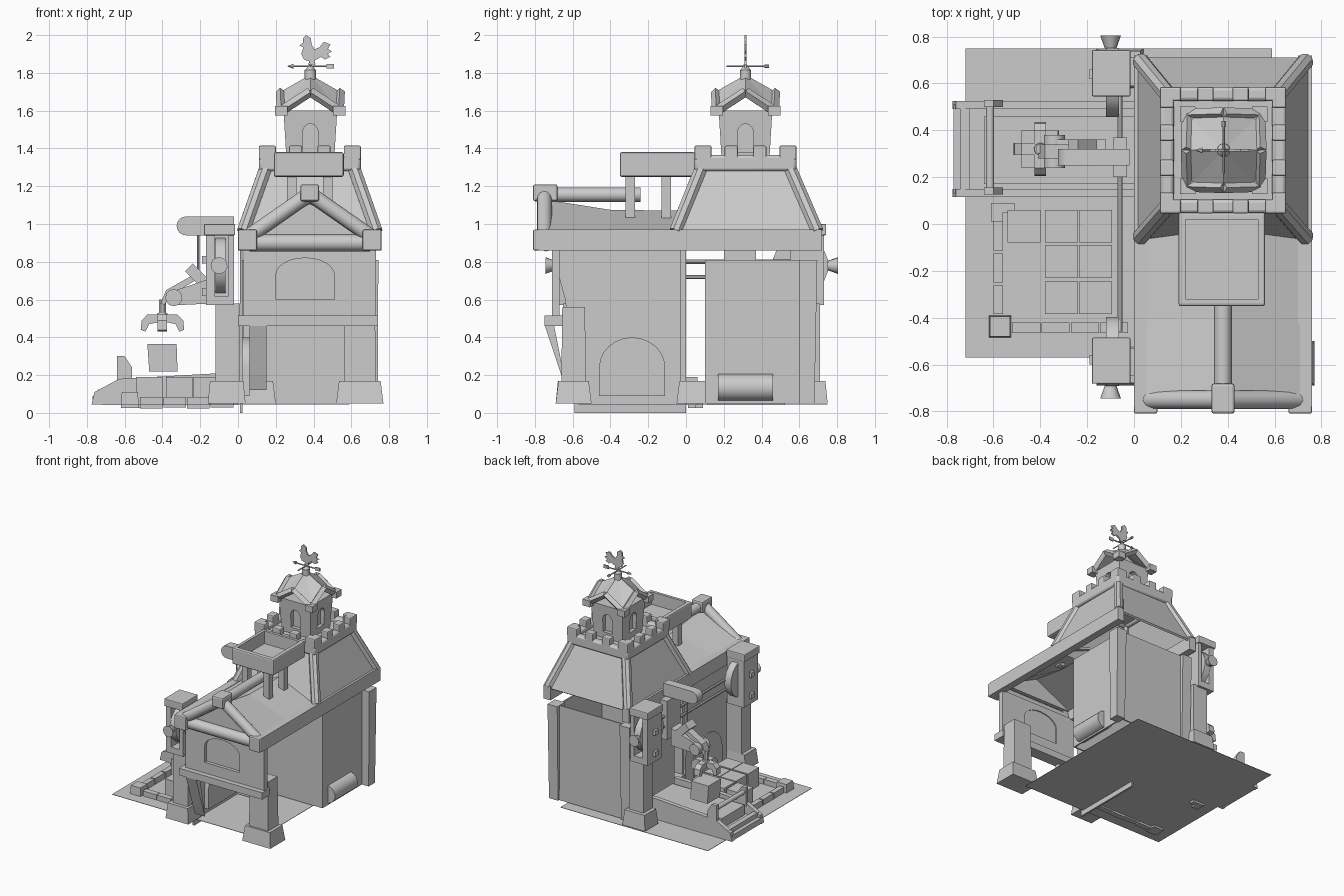
import bpy, bmesh, math
from mathutils import Vector

if "Cube" in bpy.data.objects:
    bpy.data.objects.remove(bpy.data.objects["Cube"])

stone = bpy.data.materials.new("plain_grey")
stone.diffuse_color = (0.6, 0.6, 0.6, 1)
stone.use_nodes = True
stone.node_tree.nodes["Principled BSDF"].inputs["Base Color"].default_value = stone.diffuse_color


def finish(name, bm, bevel=0, smooth=False, shell=0):
    bmesh.ops.recalc_face_normals(bm, faces=bm.faces[:])
    me = bpy.data.meshes.new(name)
    bm.to_mesh(me)
    bm.free()
    me.materials.append(stone)
    ob = bpy.data.objects.new(name, me)
    bpy.context.collection.objects.link(ob)
    if shell:
        ob.modifiers.new("thickness", 'SOLIDIFY').thickness = shell
    if bevel:
        m = ob.modifiers.new("bevel", 'BEVEL')
        m.width, m.segments = bevel, 2
    if smooth:
        bpy.ops.object.select_all(action='DESELECT')
        ob.select_set(True)
        bpy.context.view_layer.objects.active = ob
        bpy.ops.object.shade_smooth_by_angle(angle=math.radians(40))
    return ob


def hull(name, rings, **kw):
    """Skin equally long point rings; closed solid, or an open shell if shell is set."""
    bm = bmesh.new()
    vs = [[bm.verts.new(p) for p in r] for r in rings]
    n = len(vs[0])
    for a, b in zip(vs, vs[1:]):
        for i in range(n):
            bm.faces.new((a[i], a[(i + 1) % n], b[(i + 1) % n], b[i]))
    if not kw.get("shell"):
        bm.faces.new(vs[0][::-1])
        bm.faces.new(vs[-1])
    return finish(name, bm, **kw)


def rect(x0, x1, y0, y1, z):
    return [(x0, y0, z), (x1, y0, z), (x1, y1, z), (x0, y1, z)]


def box(name, x0, x1, y0, y1, z0, z1, taper=0, **kw):
    t = taper
    return hull(name, [rect(x0, x1, y0, y1, z0),
                       rect(x0 + t, x1 - t, y0 + t, y1 - t, z1)], **kw)


def prism(name, pts, axis, a, b, **kw):
    """Extrude a side profile along x or y."""
    put = (lambda u, v, d: (d, u, v)) if axis == 'x' else (lambda u, v, d: (u, d, v))
    return hull(name, [[put(u, v, d) for u, v in pts] for d in (a, b)], **kw)


def rod(name, p, q, r, n=12, r2=None):
    p, q = Vector(p), Vector(q)
    d = (q - p).normalized()
    s = d.orthogonal().normalized()
    t = d.cross(s)
    ring = lambda c, k: [c + k * (s * math.cos(math.tau * (i + .5) / n) +
                                  t * math.sin(math.tau * (i + .5) / n)) for i in range(n)]
    return hull(name, [ring(p, r), ring(q, r2 or r)], smooth=n > 6)


def arch(u0, u1, z0, z1, rise):
    c, w = (u0 + u1) / 2, (u1 - u0) / 2
    top = [(c + w * math.cos(math.pi * i / 12), z1 - rise + rise * math.sin(math.pi * i / 12))
           for i in range(13)]
    return [(u0, z0), (u1, z0)] + top


def cut(ob, cutter):
    cutter.hide_render = True
    cutter.hide_set(True)
    m = ob.modifiers.new("opening", 'BOOLEAN')
    m.operation, m.object, m.solver = 'DIFFERENCE', cutter, 'EXACT'


# Ground sheet
box("ground", -.72, .59, -.57, .75, .041, .044)

# Rear room as open walls, proud corner posts and side log
box("rear_room", .03, .68, .1, .665, .05, .81, shell=.015)
for x in (.02, .66):
    hull("rear_corner_post", [rect(x, x + .08, .6, .68, .05), rect(x - .003, x + .083, .6, .695, .81)])
box("wall_post", .03, .12, -.03, .0, .17, .86)
box("wall_post_base", 0, .2, -.05, .12, .05, .17, .015)
rod("side_log", (.67, .17, .135), (.67, .46, .135), .072, 16)

# Inner side wall of the porch and its arched doorway
prism("inner_wall", [(-.59, 0), (0, 0), (-.03, .86), (-.71, .86), (-.64, .6), (-.6, .3)], 'x', .01, .025)
prism("arched_doorway", arch(-.46, -.11, .09, .4, .16), 'x', 0, .06, smooth=True)

# Front legs, beam, panel with recessed window
box("front_leg_base", .52, .77, -.69, -.5, .05, .17, .015)
box("front_leg", .56, .73, -.66, -.53, .17, .56, .005)
box("front_beam", 0, .74, -.75, -.65, .46, .515)
panel = box("front_panel", .03, .73, -.71, -.67, .51, .87)
cut(panel, prism("window_cutter", arch(.2, .51, .6, .82, .09), 'y', -.8, -.6))
prism("window_pane", arch(.19, .52, .59, .83, .09), 'y', -.684, -.678)
prism("brace", [(-.75, .47), (-.70, .47), (-.63, .12), (-.66, .2)], 'x', .06, .15)

# Eaves
for x in (0, .7):
    box("side_eave", x, x + .06, -.78, .72, .86, .97)
    cx = x if x == 0 else .66
    box("eave_corner_block", cx, cx + .1, -.81, -.7, .86, .97, bevel=.008)
rod("front_eave_log", (.06, -.74, .9), (.7, -.74, .9), .045)

# Gabled front roof
for s in (-1, 1):
    X = lambda d: .38 + s * d
    hull("gable_roof_side", [[(X(0), y, z), (X(.37), y, .95), (X(.37), y, .93), (X(0), y, z - .02)]
                             for y, z in ((-.75, 1.13), (-.4, 1.075), (.0, 1.07))])
    rod("gable_verge", (X(.33), -.75, .93), (X(0), -.75, 1.16), .04)
prism("gable_wall", [(.06, .94), (.7, .94), (.38, 1.13)], 'y', -.73, -.69)
rod("ridge_log", (.38, -.75, 1.155), (.38, -.24, 1.155), .038)
box("ridge_block", .33, .43, -.81, -.68, 1.12, 1.21, bevel=.012)

# Raised open tray on posts
tray = box("tray", .19, .56, -.35, .05, 1.25, 1.38, bevel=.01)
cut(tray, box("tray_cutter", .22, .53, -.32, .02, 1.28, 1.5))
for x in (.26, .45):
    for y in (-.32, -.13):
        box("tray_post", x, x + .05, y, y + .05, 1.0, 1.26)

# Hollow sloped tower roof with corner ribs
hull("tower_roof", [rect(.01, .75, -.07, .71, .95), rect(.14, .62, .08, .56, 1.31)], shell=.02)
for sx in (-1, 1):
    for sy in (-1, 1):
        rod("corner_rib", (.38 + sx * .352, .32 + sy * .375, .96),
            (.38 + sx * .225, .315 + sy * .225, 1.32), .036, 8, .036)

# Battlement ring: rounded wall and merlons
for s in (-1, 1):
    cx, cy = .38 + s * .24, .315 + s * .24
    box("parapet_side", cx - .03, cx + .03, .045, .585, 1.28, 1.365, bevel=.015, smooth=True)
    box("parapet_end", .11, .65, cy - .03, cy + .03, 1.28, 1.365, bevel=.015, smooth=True)
    for k in (-.075, .075):
        box("merlon", cx - .03, cx + .03, .315 + k - .035, .315 + k + .035, 1.34, 1.415, bevel=.008)
        box("merlon", .38 + k - .035, .38 + k + .035, cy - .03, cy + .03, 1.34, 1.415, bevel=.008)
    for t in (-1, 1):
        u, v = .38 + t * .225, .315 + t * .225
        box("corner_merlon_end", u - .045, u + .045, cy - .03, cy + .03, 1.34, 1.415, bevel=.008)
        box("corner_merlon_side", cx - .03, cx + .03, v - .045, v + .045, 1.34, 1.415, bevel=.008)
box("tower_deck", .15, .61, .08, .55, 1.3, 1.33)

# Belfry with four arched openings
bx, by = .383, .315
bell = hull("belfry", [rect(bx - h, bx + h, by - h, by + h, z) for h, z in ((.125, 1.32), (.142, 1.6))])
for s in (-1, 1):
    for axis, c in (('x', by), ('y', bx)):
        o = bx if axis == 'x' else by
        a, b = sorted((o + s * .1, o + s * .2))
        cut(bell, prism("belfry_cutter", arch(c - .042, c + .042, 1.38, 1.53, .05), axis, a, b))

# Cross-gabled belfry roof: square in plan, four valleys to the corners
bm = bmesh.new()
apex = bm.verts.new((bx, by, 1.79))
ring = []
for i in range(8):
    a = math.tau * i / 8
    r, z = (.158, 1.7) if i % 2 == 0 else (.153 * math.sqrt(2), 1.6)
    ring.append(bm.verts.new((bx + r * math.cos(a), by + r * math.sin(a), z)))
for i in range(8):
    bm.faces.new((apex, ring[i], ring[(i + 1) % 8]))
pts = [v.co.copy() for v in ring]
finish("belfry_roof", bm, shell=.015)
for i in range(8):
    p, q = pts[i], pts[(i + 1) % 8]
    rod("belfry_verge", p, q, .025, 4)
    if i % 2:
        box("belfry_corner", p.x - .033, p.x + .033, p.y - .033, p.y + .033, 1.575, 1.625)

# Weather vane
rod("finial", (bx, by, 1.75), (bx, by, 1.815), .03)
rod("finial_cap", (bx, by, 1.815), (bx, by, 1.835), .028, 12, .012)
rod("vane_pole", (bx, by, 1.8), (bx, by, 1.9), .006, 6)
rod("vane_arm_x", (bx - .11, by, 1.835), (bx + .11, by, 1.835), .005, 6)
rod("vane_arm_y", (bx, by - .1, 1.835), (bx, by + .11, 1.835), .005, 6)
rod("vane_tip", (bx - .12, by, 1.835), (bx - .09, by, 1.835), .002, 6, .013)
box("vane_tail", bx + .085, bx + .125, by - .004, by + .004, 1.822, 1.848)
rod("vane_knob", (bx, by + .1, 1.835), (bx, by + .125, 1.835), .01, 8)
prism("rooster", [(.37, 1.845), (.41, 1.845), (.405, 1.865), (.44, 1.885), (.46, 1.87), (.49, 1.885),
                  (.475, 1.9), (.498, 1.915), (.475, 1.925), (.49, 1.95), (.455, 1.965), (.43, 1.935),
                  (.405, 1.925), (.39, 1.95), (.385, 1.985), (.36, 2.0), (.345, 1.985), (.345, 1.96),
                  (.325, 1.945), (.345, 1.935), (.335, 1.9), (.35, 1.87), (.38, 1.86)],
      'y', by - .006, by + .006)

# Gantry towers with slotted heads and wheels, mirrored front and back
for s in (-1, 1):
    Y = lambda *d: sorted(.03 + s * v for v in d)
    box("gantry_base", -.16, .04, *Y(.55, .72), .05, .17, .012)
    box("gantry_post", -.12, .01, *Y(.56, .68), .17, .58)
    head = box("gantry_head", -.17, -.02, *Y(.52, .70), .57, .95)
    cut(head, box("gantry_cutter", -.125, -.05, *Y(.61, .76), .62, .94))
    box("gantry_cap", -.18, -.015, *Y(.515, .712), .94, 1.0, bevel=.006)
    rod("wheel", (-.12, .03 + s * .575, .78), (-.065, .03 + s * .575, .78), .15, 16)
    rod("wheel_axle", (-.1, .03 + s * .48, .78), (-.1, .03 + s * .72, .78), .02, 10)
    rod("axle_knob", (-.1, .03 + s * .72, .78), (-.1, .03 + s * .775, .78), .025, 10, .045)
    for z in (.62, .79):
        box("bolt_plate", -.19, -.17, *Y(.59, .63), z, z + .04)

# Rails between the towers
for x, z in ((-.06, .72), (-.06, .8)):
    rod("rail", (x, -.46, z), (x, .55, z), .012, 8)

# Crane carriage, boom, lower arm and claw
box("carriage", -.09, -.03, .2, .37, .62, .93)
boom = [(-.02, .94), (-.02, 1.04)] + [(-.275 - .05 * math.sin(math.pi * i / 8),
                                      .99 + .05 * math.cos(math.pi * i / 8)) for i in range(9)]
prism("boom", boom, 'y', .25, .32, smooth=True)
rod("cable", (-.21, .285, .95), (-.21, .285, .74), .006, 6)
prism("lower_arm", [(-.12, .58), (-.33, .57), (-.33, .65), (-.12, .72)], 'y', .25, .36)
prism("upper_link", [(-.41, .58), (-.38, .65), (-.22, .74), (-.18, .73), (-.36, .62), (-.39, .57)], 'y', .28, .34)
prism("link_block", [(-.28, .75), (-.24, .79), (-.16, .71), (-.2, .67)], 'y', .26, .36)
rod("arm_pivot", (-.34, .24, .61), (-.34, .38, .61), .045, 12)
rod("claw_stem", (-.4, .32, .48), (-.4, .32, .6), .02, 8)
rod("claw_hub", (-.4, .32, .48), (-.4, .32, .53), .035, 10, .025)
for k in range(4):
    a = math.tau * k / 4
    P = lambda r, z, w: (-.4 + r * math.cos(a) - w * math.sin(a), .32 + r * math.sin(a) + w * math.cos(a), z)
    shape = ((.02, .48), (.07, .47), (.09, .43), (.115, .44), (.11, .49), (.08, .52), (.02, .52))
    hull("claw_finger", [[P(r, z, w) for r, z in shape] for w in (-.025, .025)])

# Crates: one under the claw and a grid in the yard
hull("lifted_crate", [rect(-.47, -.32, .24, .4, .22), rect(-.48, -.325, .24, .4, .365)])
for x, y in ((-.54, -.08), (-.38, -.08), (-.235, -.08), (-.38, -.23), (-.235, -.23), (-.38, -.385), (-.235, -.385)):
    box("yard_crate", x, x + .14, y, y + .14, .045, .19)

# Conveyor: side frames, belt, end roller
for y in (.115, .49):
    prism("conveyor_side", [(-.775, .045), (-.76, .11), (-.63, .18), (-.1, .21), (0, .21), (0, .045)], 'y', y, y + .035)
    prism("conveyor_bracket", [(-.64, .15), (-.64, .3), (-.6, .3), (-.56, .24), (-.56, .15)], 'y', y + .01, y + .04)
box("conveyor_base", -.77, 0, .13, .51, .045, .09)
box("conveyor_belt", -.64, 0, .17, .46, .09, .17)
box("conveyor_nose", -.74, -.7, .13, .51, .08, .125)
rod("end_roller", (-.615, .14, .26), (-.615, .5, .26), .018, 10)

# Low yard kerb
box("kerb_corner", -.62, -.525, -.485, -.39, .025, .11, .005)
box("kerb_end", -.61, -.56, .01, .09, .025, .1)
box("kerb_end_return", -.6, -.51, .05, .09, .025, .1)
for i in range(3):
    box("kerb_side", -.6, -.56, -.385 + i * .135, -.26 + i * .135, .043, .09)
for i in range(4):
    box("kerb_front", -.52 + i * .125, -.4 + i * .125, -.465, -.42, .024 + .005 * (i % 2), .085)
